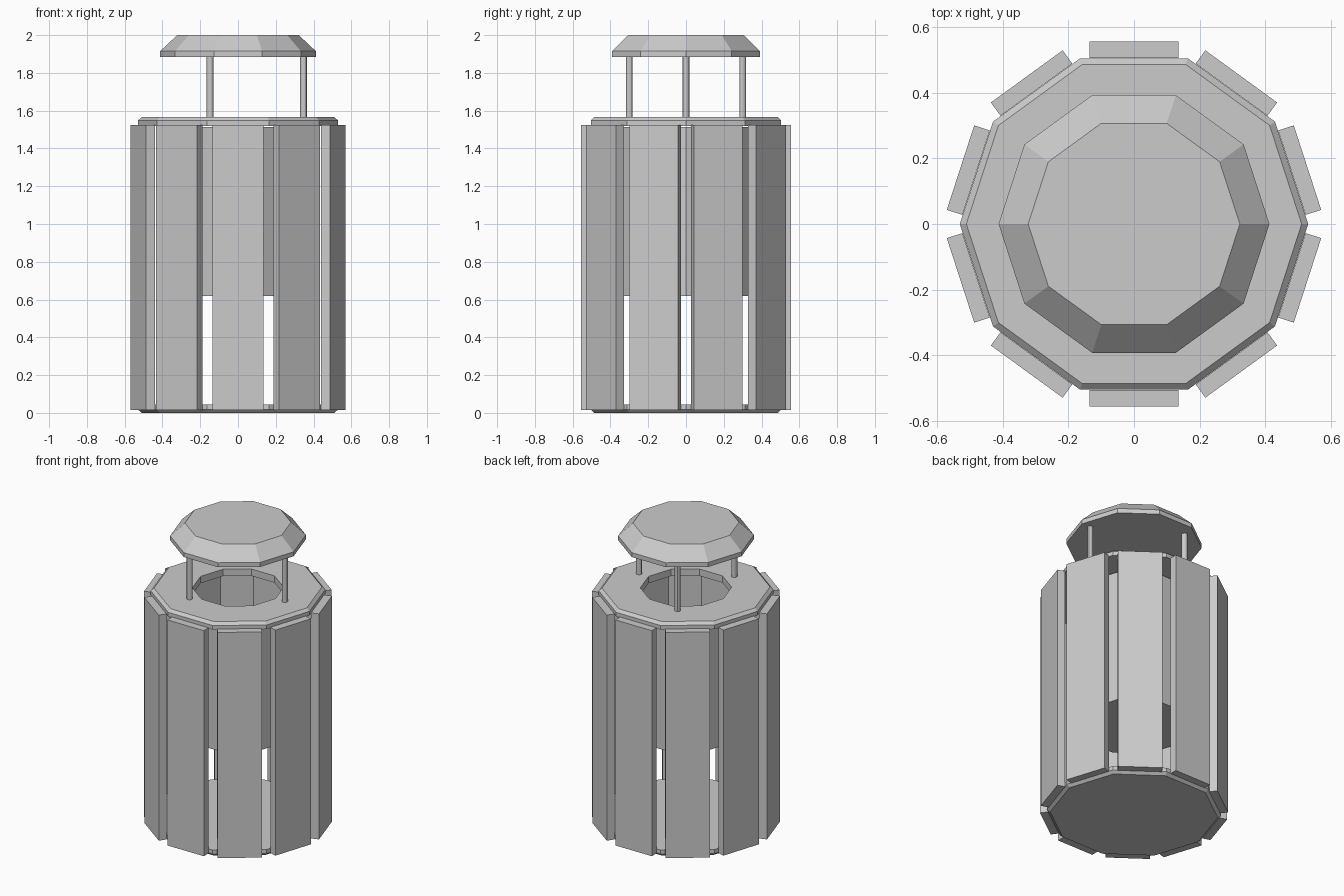
import bpy, bmesh, math

if "Cube" in bpy.data.objects:
    bpy.data.objects.remove(bpy.data.objects["Cube"])

SIDES = 10


def loft(name, profile, closed=False, centre=(0, 0), sides=SIDES):
    """Sweep (radius, z) points round a polygon; cap both ends, or close into a ring."""
    bm = bmesh.new()
    rings = []
    for r, z in profile:
        rings.append([bm.verts.new((centre[0] + r * math.cos(2 * math.pi * i / sides),
                                    centre[1] + r * math.sin(2 * math.pi * i / sides), z))
                      for i in range(sides)])
    pairs = list(zip(rings, rings[1:]))
    if closed:
        pairs.append((rings[-1], rings[0]))
    for a, b in pairs:
        for i in range(sides):
            j = (i + 1) % sides
            bm.faces.new((a[i], a[j], b[j], b[i]))
    if not closed:
        bm.faces.new(rings[0])
        bm.faces.new(rings[-1])
    bmesh.ops.recalc_face_normals(bm, faces=bm.faces)
    mesh = bpy.data.meshes.new(name)
    bm.to_mesh(mesh)
    bm.free()
    obj = bpy.data.objects.new(name, mesh)
    bpy.context.collection.objects.link(obj)
    return obj


def slat(name, angle):
    """Upright board facing outwards at the given angle."""
    bpy.ops.mesh.primitive_cube_add(size=1)
    obj = bpy.context.object
    obj.name = name
    obj.scale = (0.05, 0.27, 1.51)
    obj.rotation_euler.z = angle
    obj.location = (0.53 * math.cos(angle), 0.53 * math.sin(angle), 0.77)


# Base plate with a chamfered lower edge
loft("base_plate", [(0.51, 0), (0.53, 0.018), (0.53, 0.045)])

# Top deck with a chamfered upper edge and a central opening
loft("top_deck", [(0.53, 1.52), (0.53, 1.548), (0.51, 1.566),
                  (0.277, 1.566), (0.277, 1.52)], closed=True)

# Side slats, one on each face
for k in range(SIDES):
    slat(f"slat_{k + 1}", math.radians(18 + 36 * k))

# Open liner hanging in the upper part
loft("liner", [(0.325, 0.635), (0.325, 1.513), (0.345, 1.513), (0.345, 0.62)])

# Posts carrying the cap
for k, pos in enumerate([(0.347, 0), (-0.148, 0.3), (-0.148, -0.3)]):
    post = loft(f"cap_post_{k + 1}", [(0.018, 1.55), (0.018, 1.89)], centre=pos, sides=12)
    bpy.context.view_layer.objects.active = post
    bpy.ops.object.select_all(action='DESELECT')
    post.select_set(True)
    bpy.ops.object.shade_smooth_by_angle()

# Rain cap
loft("rain_cap", [(0.412, 1.885), (0.412, 1.915), (0.322, 2.0)])
